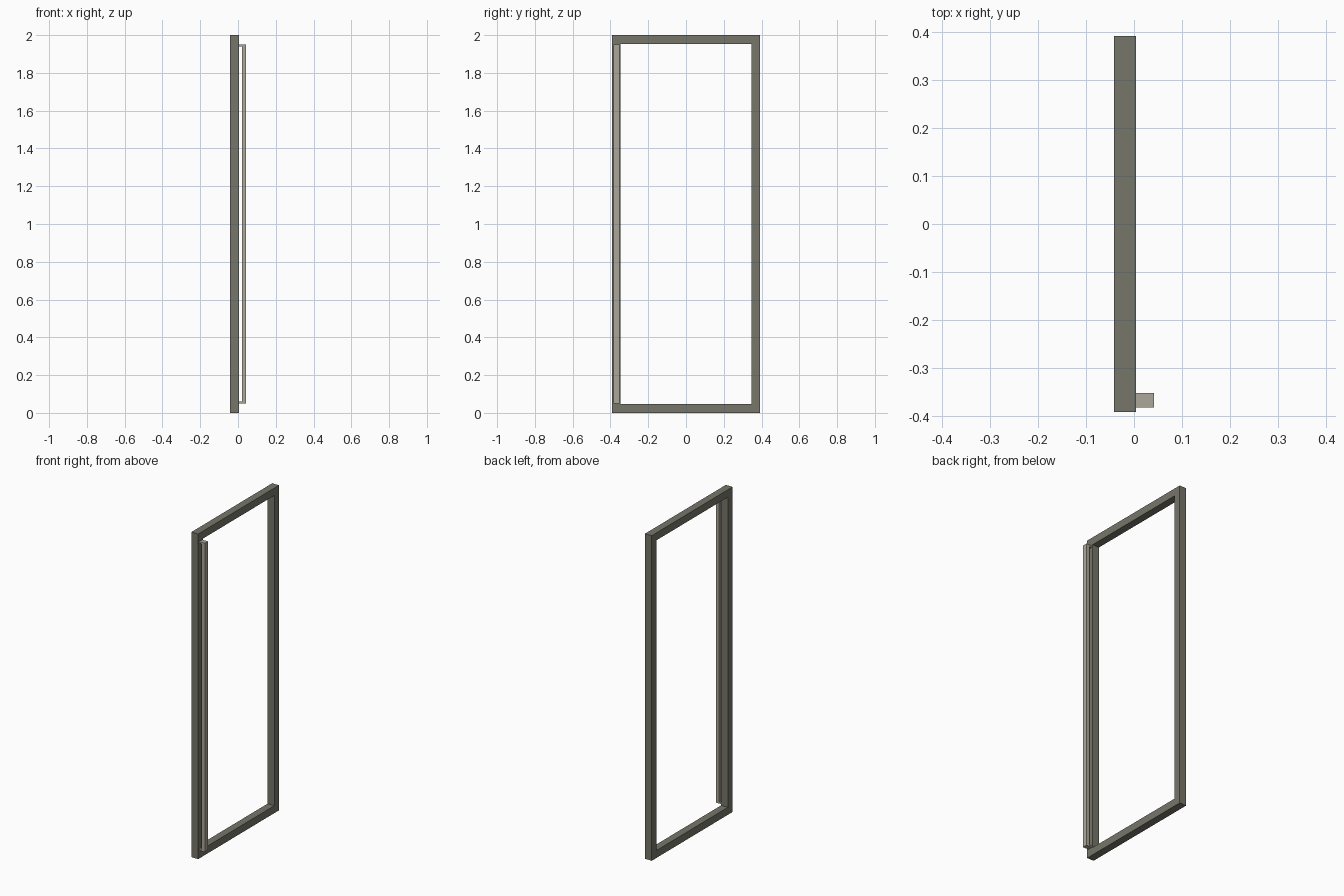
import bpy, bmesh

if "Cube" in bpy.data.objects:
    bpy.data.objects.remove(bpy.data.objects["Cube"])

def material(name, rgb):
    m = bpy.data.materials.new(name)
    m.diffuse_color = (*rgb, 1)
    m.use_nodes = True
    m.node_tree.nodes["Principled BSDF"].inputs["Base Color"].default_value = m.diffuse_color
    return m

FRAME = material("dark grey metal", (0.18, 0.18, 0.145))
HANDLE = material("light grey metal", (0.42, 0.39, 0.32))

def extruded(name, points, faces, offset, mat):
    """Flat faces extruded along one vector into a closed solid."""
    bm = bmesh.new()
    vs = [bm.verts.new(p) for p in points]
    fs = [bm.faces.new([vs[i] for i in f]) for f in faces]
    ext = bmesh.ops.extrude_face_region(bm, geom=fs, use_keep_orig=True)
    moved = [g for g in ext["geom"] if isinstance(g, bmesh.types.BMVert)]
    bmesh.ops.translate(bm, verts=moved, vec=offset)
    bmesh.ops.recalc_face_normals(bm, faces=bm.faces)
    me = bpy.data.meshes.new(name)
    bm.to_mesh(me)
    bm.free()
    me.materials.append(mat)
    ob = bpy.data.objects.new(name, me)
    bpy.context.collection.objects.link(ob)
    return ob

def rect(x, y, z0, z1):
    return [(x, -y, z0), (x, y, z0), (x, y, z1), (x, -y, z1)]

# Door frame: rectangular ring with mitred corners
ring = [(i, (i + 1) % 4, (i + 1) % 4 + 4, i + 4) for i in range(4)]
extruded("door_frame", rect(-0.042, 0.393, 0, 2) + rect(-0.042, 0.347, 0.046, 1.954),
         ring, (0.046, 0, 0), FRAME)

# Full-height pull handle: bracket outline with two short standoffs
outline = [(0.004, 0.05), (0.042, 0.05), (0.042, 1.95), (0.004, 1.95),
           (0.004, 1.94), (0.021, 1.94), (0.021, 0.06), (0.004, 0.06)]
extruded("pull_handle", [(x, -0.383, z) for x, z in outline],
         [range(8)], (0, 0.03, 0), HANDLE)
